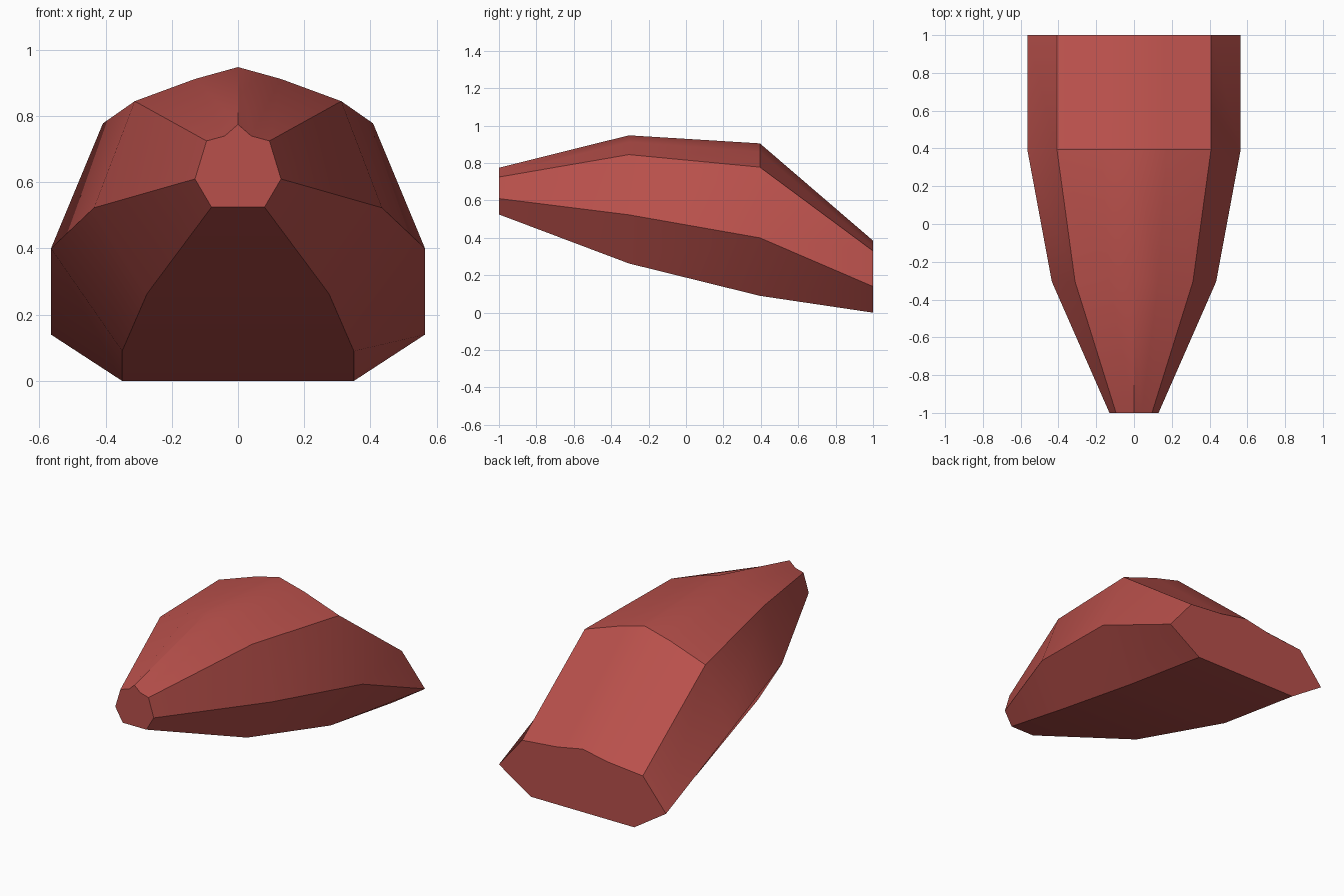
import bpy, bmesh

if "Cube" in bpy.data.objects:
    bpy.data.objects.remove(bpy.data.objects["Cube"])

# Half cross-sections (x, z) from the lower corner up to the centre ridge, keyed by y
SECTIONS = [
    (-1.0, [(0.08, 0.525), (0.13, 0.61), (0.095, 0.725), (0.04, 0.74), (0, 0.775)]),
    (-0.305, [(0.275, 0.263), (0.435, 0.523), (0.312, 0.845), (0.13, 0.912), (0, 0.948)]),
    (0.395, [(0.35, 0.09), (0.565, 0.40), (0.408, 0.778), (0.172, 0.86), (0, 0.905)]),
    (1.0, [(0.35, 0.0), (0.565, 0.14), (0.408, 0.33), (0.172, 0.352), (0, 0.385)]),
]


def loft(name, sections):
    bm = bmesh.new()
    rings = []
    for y, half in sections:
        outline = half + [(-x, z) for x, z in reversed(half[:-1])]
        rings.append([bm.verts.new((x, y, z)) for x, z in outline])
    for a, b in zip(rings, rings[1:]):
        for i in range(len(a)):
            j = (i + 1) % len(a)
            bm.faces.new((a[i], a[j], b[j], b[i]))
    # flat end caps
    bm.faces.new(rings[0])
    bm.faces.new(rings[-1])
    bmesh.ops.recalc_face_normals(bm, faces=bm.faces)
    mesh = bpy.data.meshes.new(name)
    bm.to_mesh(mesh)
    bm.free()
    obj = bpy.data.objects.new(name, mesh)
    bpy.context.collection.objects.link(obj)
    return obj


# Tapered faceted shell
shell = loft("shell", SECTIONS)
red = bpy.data.materials.new("red")
red.diffuse_color = (0.48, 0.08, 0.07, 1)
red.use_nodes = True
red.node_tree.nodes["Principled BSDF"].inputs["Base Color"].default_value = red.diffuse_color
shell.data.materials.append(red)

# Smooth along the body, keep the long creases sharp
bpy.context.view_layer.objects.active = shell
shell.select_set(True)
bpy.ops.object.shade_smooth_by_angle(angle=0.5236)
